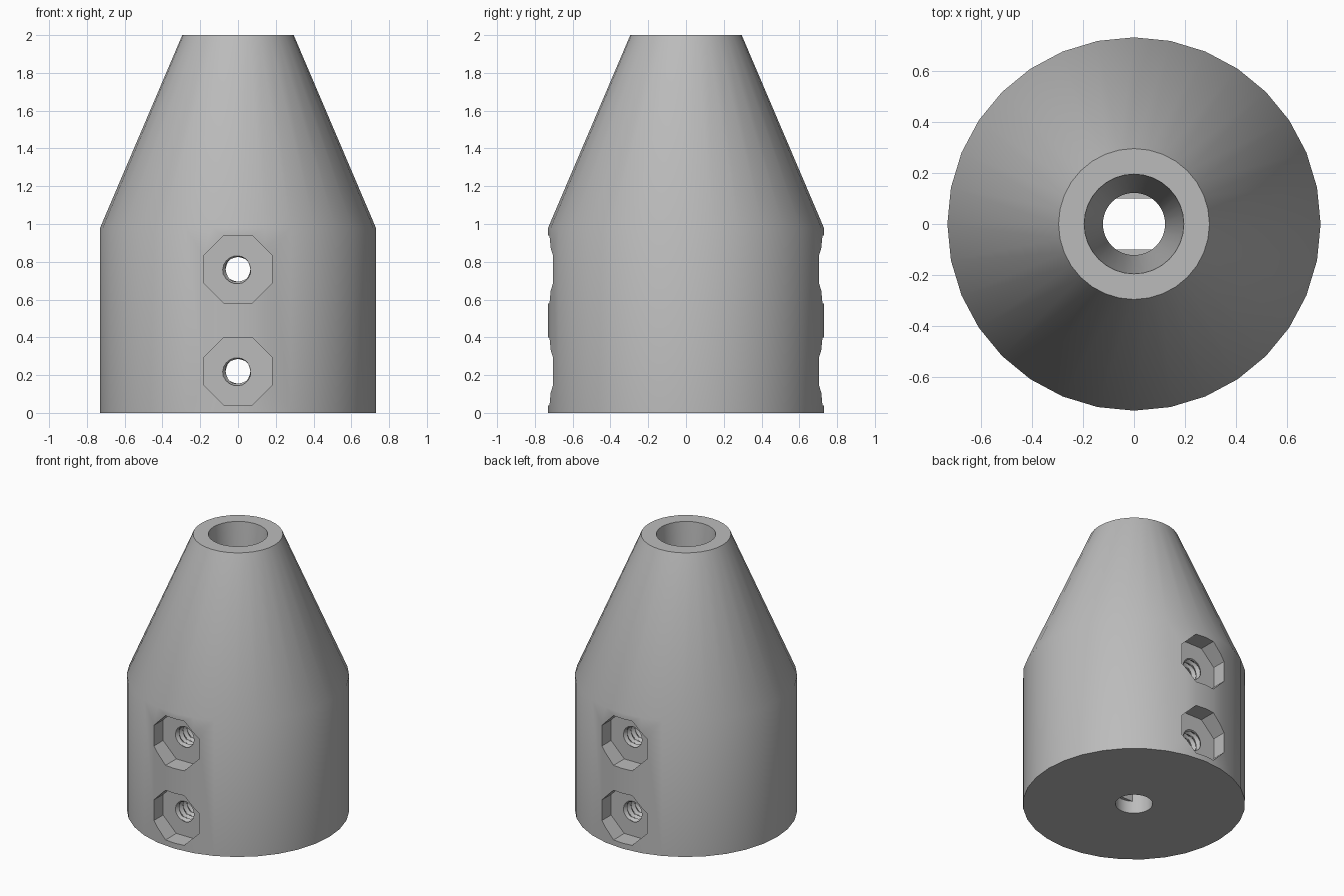
import bpy, bmesh
from math import pi, cos, sin

cube = bpy.data.objects.get("Cube")
if cube:
    bpy.data.objects.remove(cube, do_unlink=True)

grey = bpy.data.materials.new("plain grey")
grey.use_nodes = True
COLOR = (0.5, 0.5, 0.5, 1)
grey.diffuse_color = COLOR
grey.node_tree.nodes["Principled BSDF"].inputs["Base Color"].default_value = COLOR


def loft(name, rings):
    """Closed solid skinned through rings of points, capped at both ends."""
    bm = bmesh.new()
    loops = [[bm.verts.new(p) for p in ring] for ring in rings]
    n = len(loops[0])
    for a, b in zip(loops, loops[1:]):
        for i in range(n):
            j = (i + 1) % n
            bm.faces.new((a[i], a[j], b[j], b[i]))
    bm.faces.new(loops[0])
    bm.faces.new(loops[-1])
    bmesh.ops.recalc_face_normals(bm, faces=bm.faces)
    mesh = bpy.data.meshes.new(name)
    bm.to_mesh(mesh)
    bm.free()
    obj = bpy.data.objects.new(name, mesh)
    bpy.context.collection.objects.link(obj)
    mesh.materials.append(grey)
    return obj


def lathe(name, profile, n=32):
    """Round solid about z from (radius, height) pairs."""
    return loft(name, [[(r * cos(2 * pi * i / n), r * sin(2 * pi * i / n), z)
                        for i in range(n)] for r, z in profile])


def cut(target, cutter):
    """Subtract the cutter from the target and discard it."""
    mod = target.modifiers.new("cut", "BOOLEAN")
    mod.operation = "DIFFERENCE"
    mod.solver = "EXACT"
    mod.object = cutter
    bpy.context.view_layer.objects.active = target
    bpy.ops.object.modifier_apply(modifier=mod.name)
    bpy.data.objects.remove(cutter, do_unlink=True)


def box(name, x, y0, y1, z0, z1):
    return loft(name, [[(-x, y0, z), (x, y0, z), (x, y1, z), (-x, y1, z)]
                       for z in (z0, z1)])


def pocket(z, side):
    """Octagonal recess for a nut, on the front (side 1) or back (side -1)."""
    r = 0.18 / cos(pi / 8)
    angles = [pi / 8 + k * pi / 4 for k in range(8)]
    return loft("nut_pocket", [[(r * cos(a), -side * y, z + r * sin(a)) for a in angles]
                               for y in (0.6, 0.9)])


def thread(z, side, pitch=0.045, n=20, steps=4):
    """Helical screw hole running from the bore out into the pocket."""
    rings = []
    for k in range(int(0.6 / pitch * steps)):
        y = 0.05 + k * pitch / steps
        ring = []
        for i in range(n):
            turn = (y / pitch + i / n + 0.1) % 1
            r = 0.064 + 0.02 * abs(2 * turn - 1)
            a = 2 * pi * i / n
            ring.append((side * r * cos(a), -side * y, z + r * sin(a)))
        rings.append(ring)
    return loft("screw_thread", rings)


# Tapered outer body
body = lathe("tapered_coupler_body", [(0.73, 0), (0.73, 0.98), (0.295, 2)])

# Shaft bore: round mouth, two flats, then a flared upper socket
bore = lathe("shaft_bore", [(0.122, -0.1), (0.122, 1.0), (0.195, 2), (0.202, 2.1)])
for s in (1, -1):
    cut(bore, box("shaft_flat", 0.3, *sorted((s * 0.1, s * 0.3)), 0.09, 0.97))
cut(body, bore)

# Nut pockets and threaded screw holes, front and back
for s in (1, -1):
    for height in (0.22, 0.76):
        cut(body, pocket(height, s))
        cut(body, thread(height, s))

bpy.ops.object.select_all(action="DESELECT")
body.select_set(True)
bpy.context.view_layer.objects.active = body
bpy.ops.object.shade_smooth_by_angle(angle=pi / 6)
